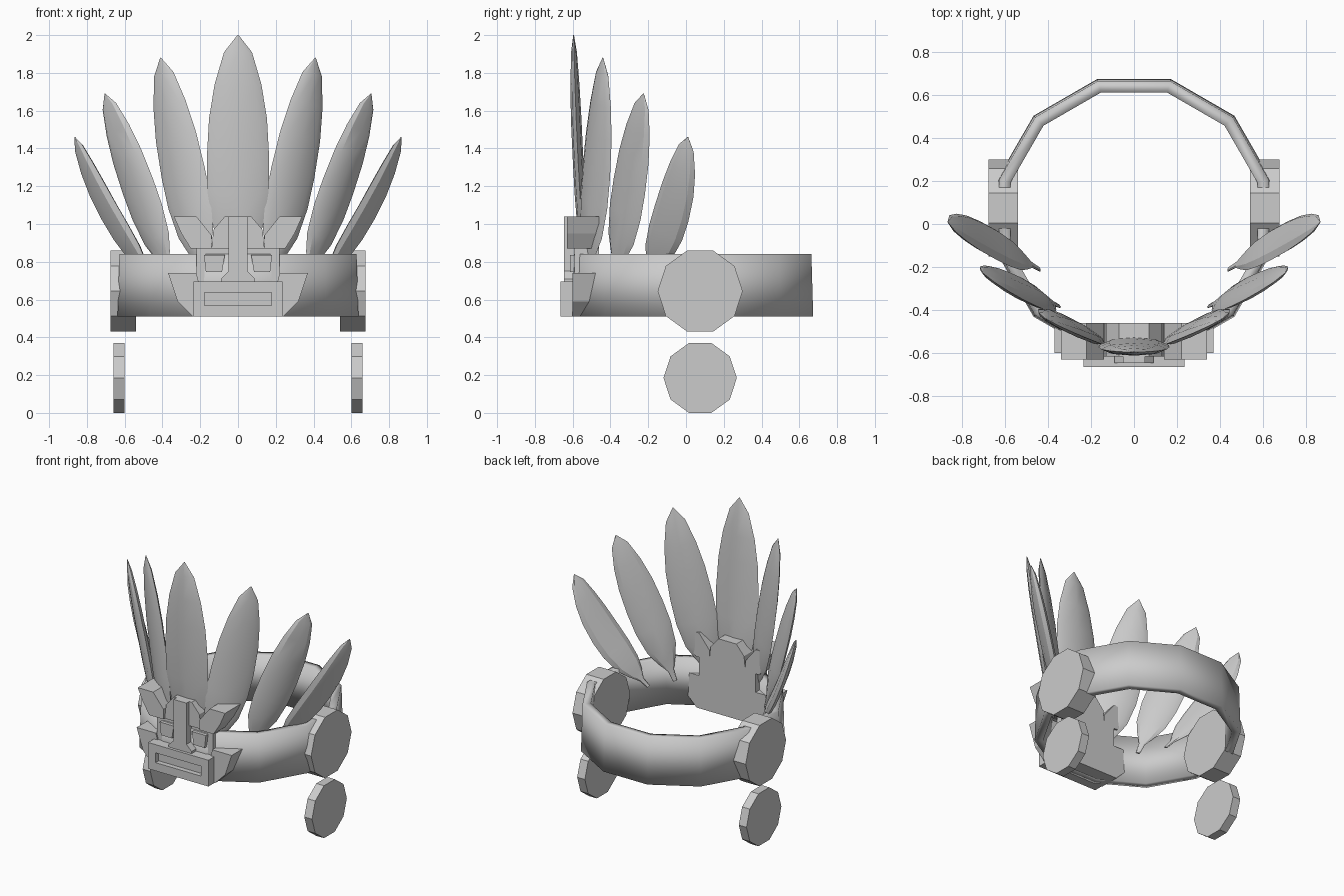
import bpy, bmesh, math
from mathutils import Vector

cube = bpy.data.objects.get("Cube")
if cube:
    bpy.data.objects.remove(cube, do_unlink=True)

grey = bpy.data.materials.new("plain_grey")
grey.use_nodes = True
GREY = (0.6, 0.6, 0.6, 1)
grey.diffuse_color = GREY
grey.node_tree.nodes["Principled BSDF"].inputs["Base Color"].default_value = GREY


def finish(name, bm, smooth=None):
    bmesh.ops.recalc_face_normals(bm, faces=bm.faces)
    mesh = bpy.data.meshes.new(name)
    bm.to_mesh(mesh)
    bm.free()
    mesh.materials.append(grey)
    obj = bpy.data.objects.new(name, mesh)
    bpy.context.collection.objects.link(obj)
    if smooth is not None:
        bpy.ops.object.select_all(action='DESELECT')
        obj.select_set(True)
        bpy.context.view_layer.objects.active = obj
        bpy.ops.object.shade_smooth_by_angle(angle=math.radians(smooth))
    return obj


def loft(bm, rings, closed=False):
    """Skin a list of point rings; cap the ends unless the loop is closed."""
    rows = [[bm.verts.new(p) for p in ring] for ring in rings]
    n = len(rows[0])
    pairs = list(zip(rows, rows[1:])) + ([(rows[-1], rows[0])] if closed else [])
    for a, b in pairs:
        for i in range(n):
            j = (i + 1) % n
            bm.faces.new((a[i], a[j], b[j], b[i]))
    if not closed:
        bm.faces.new(rows[0])
        return bm.faces.new(rows[-1])


def plate(name, outline, front, back=-0.46, side=1):
    """Front-facing outline (x, z) given thickness along y."""
    bm = bmesh.new()
    loft(bm, [[(side * x, y, z) for x, z in outline] for y in (back, front)])
    return finish(name, bm)


def mirrored(half):
    return half + [(-x, z) for x, z in reversed(half)]


# Head band: twelve-sided ring with a rectangular section
bm = bmesh.new()
rings = []
for k in range(12):
    a = math.radians(15 + 30 * k)
    section = [(0.65, 0.84), (0.66, 0.51), (0.605, 0.51), (0.595, 0.84)]
    rings.append([(r * math.cos(a), 0.036 + r * math.sin(a), z) for r, z in section])
loft(bm, rings, closed=True)
finish("head_band", bm, 180)

# Ear discs and the pendants hanging below them
for side, label in ((1, "left"), (-1, "right")):
    for part, r, z, x0, x1 in (("ear_disc", 0.225, 0.645, 0.54, 0.675),
                               ("pendant_disc", 0.194, 0.185, 0.6, 0.66)):
        bm = bmesh.new()
        loft(bm, [[(side * x, 0.075 + r * math.cos(math.tau * k / 10),
                    z + r * math.sin(math.tau * k / 10)) for k in range(10)]
                  for x in (x0, x1)])
        finish(f"{label}_{part}", bm)

# Feathers: lens sections swept along a bowed spine
WIDTHS = [(0, .12), (.07, .17), (.14, .5), (.22, .8), (.36, .98), (.5, 1),
          (.66, .93), (.8, .75), (.93, .45), (1, .02)]


def feather(name, base, mid, tip, across, half, side=1):
    base, mid, tip = Vector(base), Vector(mid), Vector(tip)
    ctrl = 2 * mid - (base + tip) / 2
    axis = (tip - base).normalized()
    h = Vector(across).normalized()
    w = (h - axis * h.dot(axis)).normalized()
    n = axis.cross(w)
    bm = bmesh.new()
    rings = []
    for t, f in WIDTHS:
        p = base * (1 - t) ** 2 + ctrl * 2 * t * (1 - t) + tip * t * t
        thick = 0.028 * min(1, f + 0.1) if t < 1 else 0.002
        ring = []
        for k in range(8):
            a = math.tau * k / 8
            q = p + w * half * f * math.cos(a) + n * thick * math.sin(a)
            ring.append((side * q.x, q.y, q.z))
        rings.append(ring)
    loft(bm, rings)
    finish(name, bm, 25)


feather("centre_feather", (0, -.53, .7), (0, -.572, 1.35), (0, -.595, 2), (1, 0, 0), .165)
for side, label in ((1, "left"), (-1, "right")):
    feather(label + "_inner_feather", (.17, -.53, .7), (.29, -.475, 1.27),
            (.41, -.44, 1.88), (.24, .15, 0), .138, side)
    feather(label + "_middle_feather", (.35, -.38, .7), (.53, -.3, 1.2),
            (.705, -.225, 1.69), (.19, .18, 0), .122, side)
    feather(label + "_outer_feather", (.44, -.21, .7), (.68, -.075, 1.06),
            (.865, .01, 1.46), (.12, .2, 0), .105, side)

# Mask: backing face with a notched crown
plate("mask_face", mirrored([(.22, .56), (.22, .87), (.13, .9), (.13, .97), (.07, 1.04)]), -.59)
plate("nose", mirrored([(.09, .69), (.09, .71), (.05, .75), (.05, 1.04)]), -.645)
for side, label in ((1, "left"), (-1, "right")):
    plate(label + "_forehead", [(.045, .87), (.14, .87), (.13, .97), (.07, 1.04), (.045, 1.04)],
          -.615, side=side)
    plate(label + "_brow", [(.34, 1.04), (.22, 1.04), (.14, .94), (.14, .87), (.25, .87), (.3, .95)],
          -.63, side=side)
    plate(label + "_cheek", [(.37, .74), (.22, .74), (.2, .66), (.2, .51), (.24, .51), (.32, .59)],
          -.6, side=side)
    plate(label + "_eye", [(.18, .835), (.07, .835), (.085, .745), (.17, .745)], -.615, side=side)

# Mouth block with a recessed opening
bm = bmesh.new()
front = loft(bm, [[(x, y, z) for x, z in mirrored([(.235, .51), (.235, .695)])]
                  for y in (-.46, -.665)])
bmesh.ops.recalc_face_normals(bm, faces=bm.faces)
bmesh.ops.inset_region(bm, faces=[front], thickness=0.058, use_even_offset=True)
recess = bmesh.ops.extrude_face_region(bm, geom=[front])["geom"]
bmesh.ops.delete(bm, geom=[front], context='FACES_ONLY')
bmesh.ops.translate(bm, vec=(0, 0.035, 0), verts=[v for v in recess if isinstance(v, bmesh.types.BMVert)])
finish("mouth", bm)
